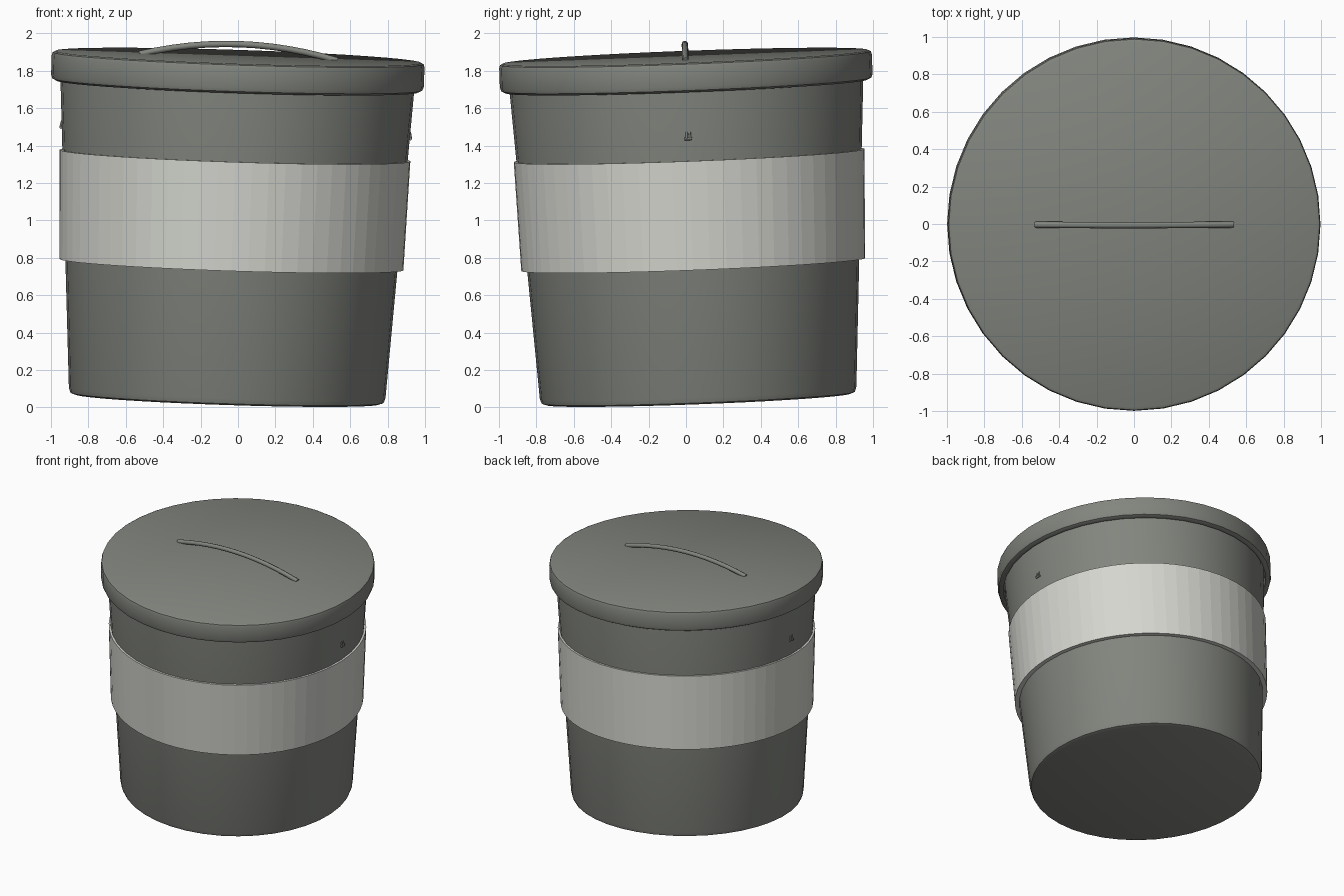
import bpy
import bmesh
import math
from mathutils import Matrix, Vector

default = bpy.data.objects.get("Cube")
if default:
    bpy.data.objects.remove(default)

# The whole bin leans a little towards its left and front
axis = Vector((0.033, -0.038, 1)).normalized()
LEAN = (Matrix.Translation((-0.059, 0.066, 0.044))
        @ Vector((0, 0, 1)).rotation_difference(axis).to_matrix().to_4x4())


def material(name, color):
    m = bpy.data.materials.new(name)
    m.use_nodes = True
    m.diffuse_color = color
    m.node_tree.nodes["Principled BSDF"].inputs["Base Color"].default_value = color
    return m


grey = material("dark grey", (0.225, 0.235, 0.21, 1))
pale = material("pale grey", (0.66, 0.67, 0.62, 1))


def finish(obj, mat, angle=35):
    obj.data.materials.append(mat)
    bpy.context.collection.objects.link(obj)
    bpy.ops.object.select_all(action='DESELECT')
    obj.select_set(True)
    bpy.context.view_layer.objects.active = obj
    if obj.type == 'CURVE':
        bpy.ops.object.convert(target='MESH')
        obj = bpy.context.object
    obj.data.transform(LEAN)
    if angle:
        bpy.ops.object.shade_smooth_by_angle(angle=math.radians(angle))


def lathe(name, profile, sides, mat, closed=False, angle=35):
    """Spin (radius, height) points around the upright axis."""
    bm = bmesh.new()
    verts = [bm.verts.new((r, 0, z)) for r, z in profile]
    pairs = list(zip(verts, verts[1:]))
    if closed:
        pairs.append((verts[-1], verts[0]))
    edges = [bm.edges.new(p) for p in pairs]
    bmesh.ops.spin(bm, geom=verts + edges, cent=(0, 0, 0), axis=(0, 0, 1),
                   angle=math.tau, steps=sides, use_merge=True)
    bmesh.ops.remove_doubles(bm, verts=bm.verts, dist=0.0005)
    bmesh.ops.recalc_face_normals(bm, faces=bm.faces)
    mesh = bpy.data.meshes.new(name)
    bm.to_mesh(mesh)
    bm.free()
    finish(bpy.data.objects.new(name, mesh), mat, angle)


def rod(name, points, radius, mat):
    curve = bpy.data.curves.new(name, 'CURVE')
    curve.dimensions = '3D'
    curve.bevel_depth = radius
    curve.bevel_resolution = 2
    curve.use_fill_caps = True
    spline = curve.splines.new('POLY')
    spline.points.add(len(points) - 1)
    for p, co in zip(spline.points, points):
        p.co = (*co, 1)
    finish(bpy.data.objects.new(name, curve), mat, 50)


# Tapered body with a rounded foot
lathe("bin_body", [(0, 0), (0.815, 0), (0.838, 0.008), (0.847, 0.035),
                   (0.945, 1.66), (0.945, 1.74), (0, 1.74)], 40, grey)

# Pale sleeve around the middle
lathe("middle_band", [(0.92, 0.721), (0.938, 1.305), (0.91, 1.305), (0.875, 0.721)],
      64, pale, closed=True, angle=3)

# Overhanging lid with a softened rim
lathe("lid", [(0, 1.833), (0.978, 1.833), (0.992, 1.826), (0.997, 1.81),
              (0.997, 1.705), (0.99, 1.685), (0.97, 1.675), (0.955, 1.675),
              (0.955, 1.74), (0, 1.74)], 40, grey)

# Shallow arched grip
arch = []
for i in range(13):
    t = i / 6 - 1
    arch.append((0.53 * t, 0, 1.83 + 0.071 * (1 - t * t)))
rod("lid_handle", arch, 0.017, grey)

# Small two-pronged studs on each side
for side, label in ((1, "left"), (-1, "right")):
    for y, end in ((-0.009, "front"), (0.009, "back")):
        rod(f"{label}_{end}_prong", [(side * 0.938, y, 1.425),
                                     (side * 0.93, y, 1.46)], 0.006, grey)
    rod(f"{label}_stud", [(side * 0.935, -0.02, 1.425),
                          (side * 0.935, 0.02, 1.425)], 0.008, grey)
